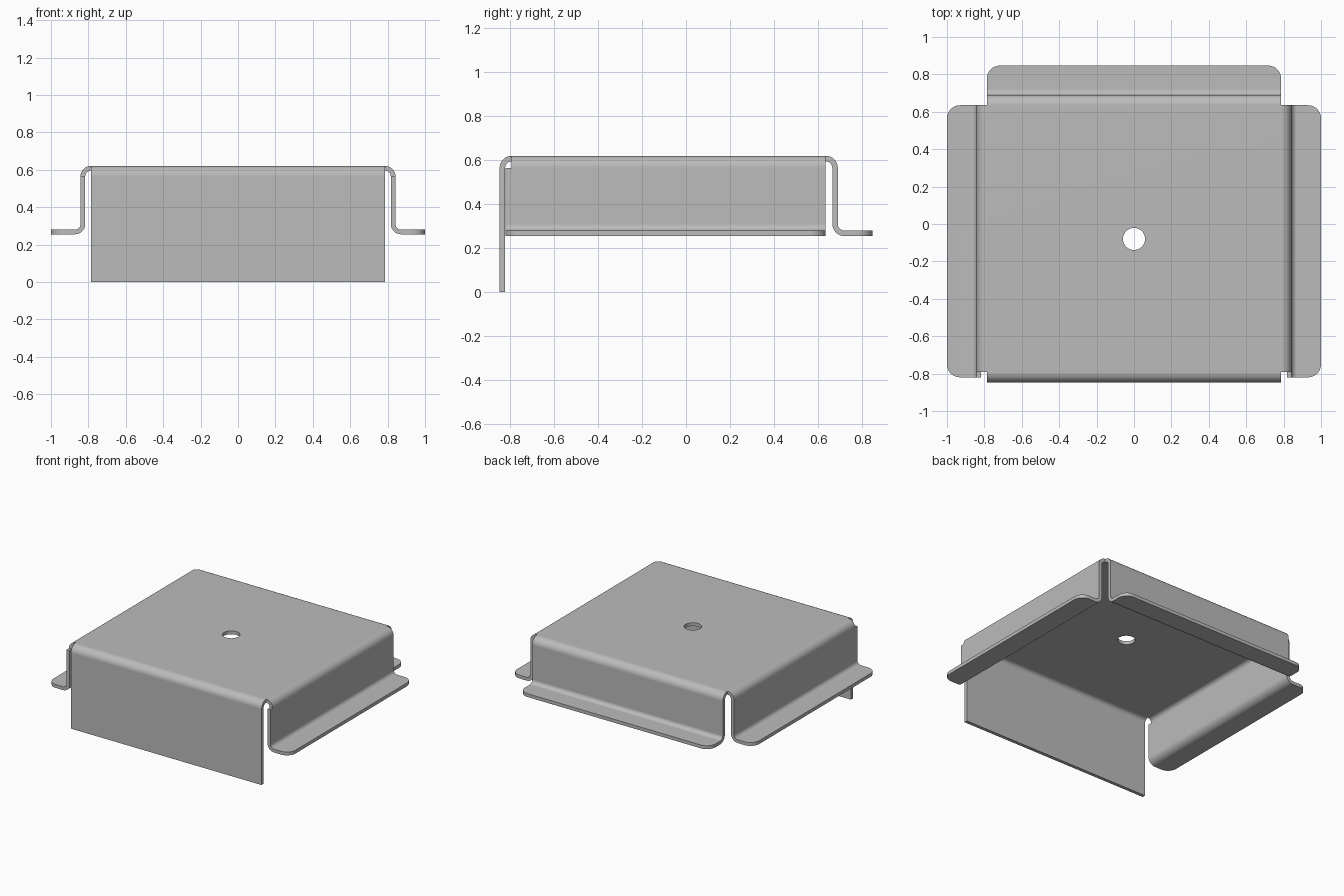
import bpy, bmesh
from math import sin, cos, pi
from mathutils import Vector

cube = bpy.data.objects.get("Cube")
if cube:
    bpy.data.objects.remove(cube, do_unlink=True)

THICK, TOP, BEND, INNER = 0.025, 0.62, 0.055, 0.03
HALF, FRONT, BACK = 0.787, -0.792, 0.635
FOOT_TOP, CORNER, STEPS = 0.28, 0.07, 8

bm = bmesh.new()


def quarter(n=STEPS):
    return [(sin(i * pi / 2 / n), cos(i * pi / 2 / n)) for i in range(n + 1)]


def flange(a, b, out, bottom, reach=None, tab=0.0):
    """Fold a wall down from plate edge a-b; an optional foot turns outward to reach.
    tab widens the wall past a, below the top bend."""
    a, b, out = Vector(a), Vector(b), Vector(out)
    along = (b - a).normalized()
    path = [(BEND * s, TOP - BEND * (1 - c)) for s, c in quarter()]
    bend_end = len(path) - 1
    if reach is None:
        path.append((BEND, bottom))
    else:
        path += [(BEND + INNER * (1 - c), bottom + INNER * (1 - s)) for s, c in quarter()]

    def place(base, d, z):
        return bm.verts.new((base.x + out.x * d, base.y + out.y * d, z))

    rows = []
    for i, (d, z) in enumerate(path):
        row = [place(a, d, z), place(b, d, z)]
        if tab and i >= bend_end:
            row.insert(0, place(a - along * tab, d, z))
        rows.append(row)
    for r, s in zip(rows, rows[1:]):
        r = r[-len(s):] if len(r) >= len(s) else r
        s = s[-len(r):]
        for k in range(len(r) - 1):
            bm.faces.new((r[k], r[k + 1], s[k + 1], s[k]))

    # Foot with two rounded outer corners
    if reach is not None:
        start, end = a - along * tab, b
        centre = reach - CORNER
        rim = [place(end - along * CORNER * (1 - c), centre + CORNER * s, bottom)
               for s, c in quarter()]
        rim += [place(start + along * CORNER * (1 - c), centre + CORNER * s, bottom)
                for s, c in reversed(quarter())]
        bm.faces.new(rows[-1] + rim)


# Top plate with a round hole
corners = [(-HALF, FRONT, TOP), (HALF, FRONT, TOP), (HALF, BACK, TOP), (-HALF, BACK, TOP)]
hole = [(0.059 * cos(i * pi / 24), -0.08 + 0.059 * sin(i * pi / 24), TOP) for i in range(48)]
edges = []
for loop in (corners, hole):
    vs = [bm.verts.new(p) for p in loop]
    edges += [bm.edges.new((vs[i - 1], vs[i])) for i in range(len(vs))]
bmesh.ops.triangle_fill(bm, edges=edges, use_beauty=True)

# Front panel, back flange and the two side flanges
fl, fr, br, bl = corners
flange(fl, fr, (0, -1, 0), 0.0)
flange(bl, br, (0, 1, 0), FOOT_TOP, 0.847 - BACK)
for p, q, side in ((fr, br, 1), (fl, bl, -1)):
    flange(p, q, (side, 0, 0), FOOT_TOP, 1.0 - HALF, tab=0.028)

# Weld the folds and point all normals to the outer side
bmesh.ops.remove_doubles(bm, verts=bm.verts, dist=0.0002)
bmesh.ops.recalc_face_normals(bm, faces=bm.faces)
top_face = max(bm.faces, key=lambda f: f.calc_center_median().z)
if top_face.normal.z < 0:
    bmesh.ops.reverse_faces(bm, faces=bm.faces)
mesh = bpy.data.meshes.new("folded_bracket")
bm.to_mesh(mesh)
bm.free()
bracket = bpy.data.objects.new("folded_bracket", mesh)
bpy.context.collection.objects.link(bracket)

# Plain grey metal
grey = bpy.data.materials.new("grey_metal")
grey.use_nodes = True
grey.diffuse_color = (0.5, 0.5, 0.5, 1)
grey.node_tree.nodes["Principled BSDF"].inputs["Base Color"].default_value = (0.5, 0.5, 0.5, 1)
mesh.materials.append(grey)

# Sheet thickness, then smooth bends with crisp cut edges
bpy.ops.object.select_all(action="DESELECT")
bracket.select_set(True)
bpy.context.view_layer.objects.active = bracket
sheet = bracket.modifiers.new("sheet", "SOLIDIFY")
sheet.thickness = THICK
sheet.offset = -1
sheet.use_even_offset = True
bpy.ops.object.modifier_apply(modifier=sheet.name)
bpy.ops.object.shade_smooth_by_angle(angle=pi / 6)
flat = bracket.modifiers.new("flat_faces", "WEIGHTED_NORMAL")
flat.keep_sharp = True
